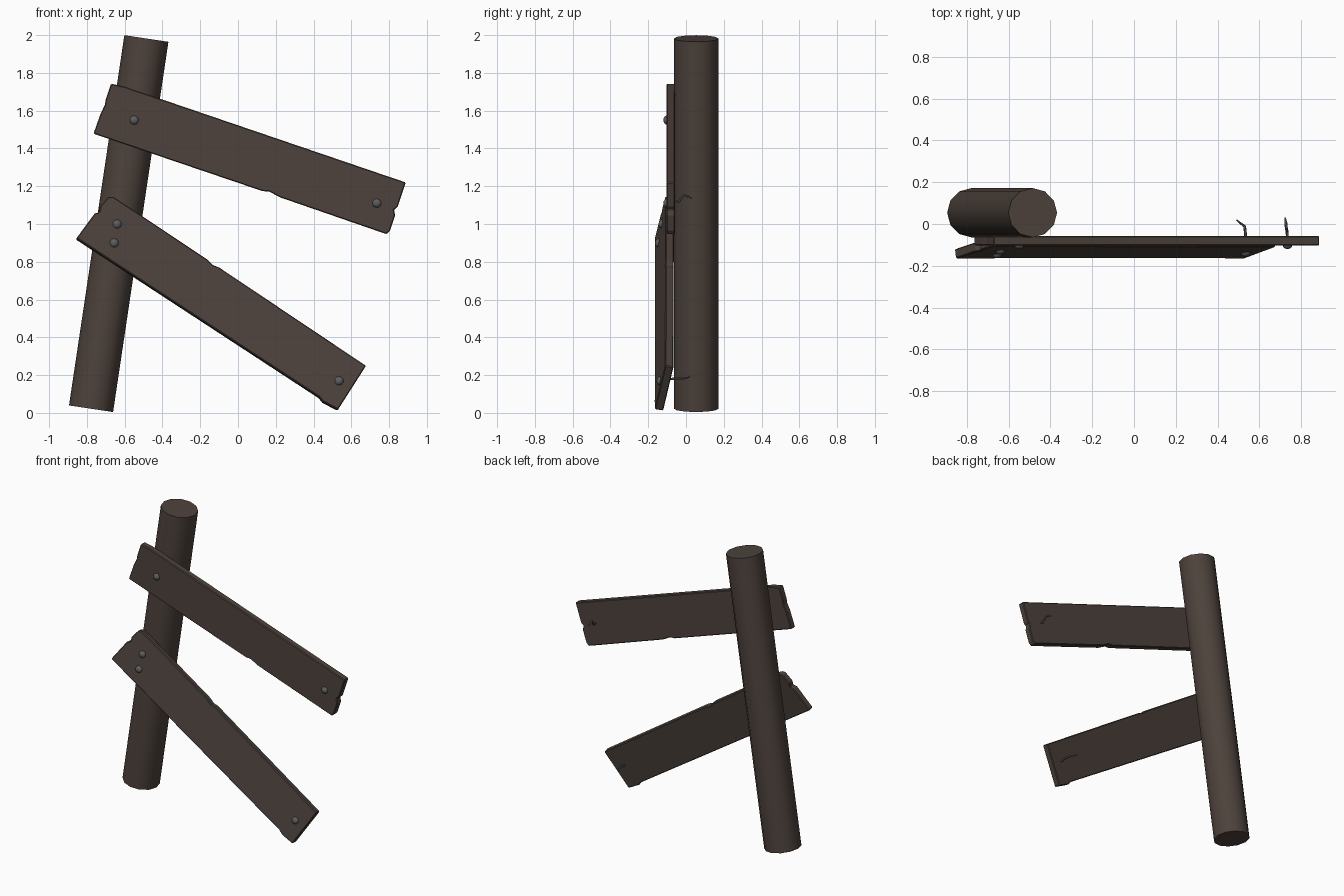
import bpy, bmesh, math
from mathutils import Vector

if "Cube" in bpy.data.objects:
    bpy.data.objects.remove(bpy.data.objects["Cube"])


def material(name, col):
    m = bpy.data.materials.new(name)
    m.diffuse_color = (*col, 1)
    m.use_nodes = True
    m.node_tree.nodes["Principled BSDF"].inputs["Base Color"].default_value = m.diffuse_color
    return m


wood = material("dark_wood", (0.075, 0.055, 0.045))
metal = material("nail_metal", (0.11, 0.11, 0.115))


def finish(bm, name, mat, smooth=True):
    bmesh.ops.recalc_face_normals(bm, faces=bm.faces)
    me = bpy.data.meshes.new(name)
    bm.to_mesh(me)
    bm.free()
    me.materials.append(mat)
    ob = bpy.data.objects.new(name, me)
    bpy.context.collection.objects.link(ob)
    bpy.context.view_layer.objects.active = ob
    ob.select_set(True)
    if smooth:
        bpy.ops.object.shade_smooth_by_angle(angle=math.radians(40))
    ob.select_set(False)
    return ob


# leaning post
a, b = Vector((-0.778, 0.054, 0.022)), Vector((-0.485, 0.054, 1.982))
bm = bmesh.new()
bmesh.ops.create_cone(bm, cap_ends=True, segments=12, radius1=0.118, radius2=0.118,
                      depth=(b - a).length)
post = finish(bm, "post", wood)
post.location = (a + b) / 2
post.rotation_euler = (0, math.atan2(b.x - a.x, b.z - a.z), 0)


# planks: chipped front outline (x, z), front face leaning by slope from its lower edge
def plank(name, outline, p, q, y_low, slope, thick=0.045):
    p, q = Vector(p), Vector(q)
    d = (q - p).normalized()
    up = Vector((-d.y, d.x))

    def front(x, z):
        return Vector((x, y_low + slope * (Vector((x, z)) - p).dot(up), z))

    n = Vector((slope * up.x, -1, slope * up.y)).normalized()
    bm = bmesh.new()
    f = bm.faces.new([bm.verts.new(front(x, z)) for x, z in outline])
    r = bmesh.ops.extrude_face_region(bm, geom=[f])
    for v in r["geom"]:
        if isinstance(v, bmesh.types.BMVert):
            v.co -= n * thick
    ob = finish(bm, name, wood, False)
    m = ob.modifiers.new("worn_edges", "BEVEL")
    m.width, m.segments, m.limit_method = 0.005, 1, 'ANGLE'
    return front, n


upper = [(-0.765, 1.478), (-0.727, 1.585), (-0.705, 1.63), (-0.70, 1.66), (-0.672, 1.743),
         (-0.60, 1.727), (0.888, 1.22), (0.845, 1.09), (0.826, 1.075), (0.832, 1.045),
         (0.805, 0.965), (0.787, 0.946), (0.22, 1.142), (0.165, 1.172), (0.13, 1.174)]
lower = [(-0.855, 0.925), (-0.757, 1.058), (-0.735, 1.062), (-0.728, 1.095), (-0.685, 1.145),
         (-0.66, 1.145), (-0.16, 0.811), (-0.13, 0.782), (-0.10, 0.771), (0.678, 0.25),
         (0.53, 0.018), (0.45, 0.06), (0.43, 0.085)]
up_at, up_n = plank("upper_plank", upper, (-0.765, 1.478), (0.787, 0.946), -0.103, 0.0)
lo_at, lo_n = plank("lower_plank", lower, (-0.855, 0.925), (0.53, 0.018), -0.165, 0.2)


# domed nail heads
def nail_head(name, at, n, x, z):
    bm = bmesh.new()
    bmesh.ops.create_uvsphere(bm, u_segments=10, v_segments=6, radius=0.024)
    for v in bm.verts:
        v.co.z *= 0.7
    ob = finish(bm, name, metal)
    ob.location = at(x, z)
    ob.rotation_euler = n.to_track_quat('Z', 'Y').to_euler()


for i, (x, z) in enumerate([(-0.55, 1.55), (0.735, 1.11)]):
    nail_head(f"upper_nail_head_{i}", up_at, up_n, x, z)
for i, (x, z) in enumerate([(-0.64, 1.0), (-0.655, 0.9), (0.535, 0.17)]):
    nail_head(f"lower_nail_head_{i}", lo_at, lo_n, x, z)


# bent nail shanks poking out behind the loose ends
def shank(name, pts):
    bm = bmesh.new()
    rings = []
    for i, p in enumerate(pts):
        r = 0.007 if i < len(pts) - 1 else 0.003
        t = (Vector(pts[min(i + 1, len(pts) - 1)]) - Vector(pts[max(i - 1, 0)]))
        q = t.to_track_quat('Z', 'Y')
        rings.append([bm.verts.new(Vector(p) + q @ Vector((r * math.cos(k * math.pi / 3),
                      r * math.sin(k * math.pi / 3), 0))) for k in range(6)])
    for r0, r1 in zip(rings, rings[1:]):
        for k in range(6):
            bm.faces.new((r0[k], r0[(k + 1) % 6], r1[(k + 1) % 6], r1[k]))
    bm.faces.new(rings[0])
    bm.faces.new(rings[-1])
    finish(bm, name, metal)


shank("upper_nail_shank", [(0.735, -0.09, 1.115), (0.733, -0.035, 1.12),
                           (0.729, -0.018, 1.15), (0.727, 0.005, 1.15), (0.724, 0.03, 1.135)])
shank("lower_nail_shank", [(0.535, -0.13, 0.172), (0.535, -0.06, 0.182),
                           (0.53, -0.012, 0.182), (0.49, 0.02, 0.19)])
